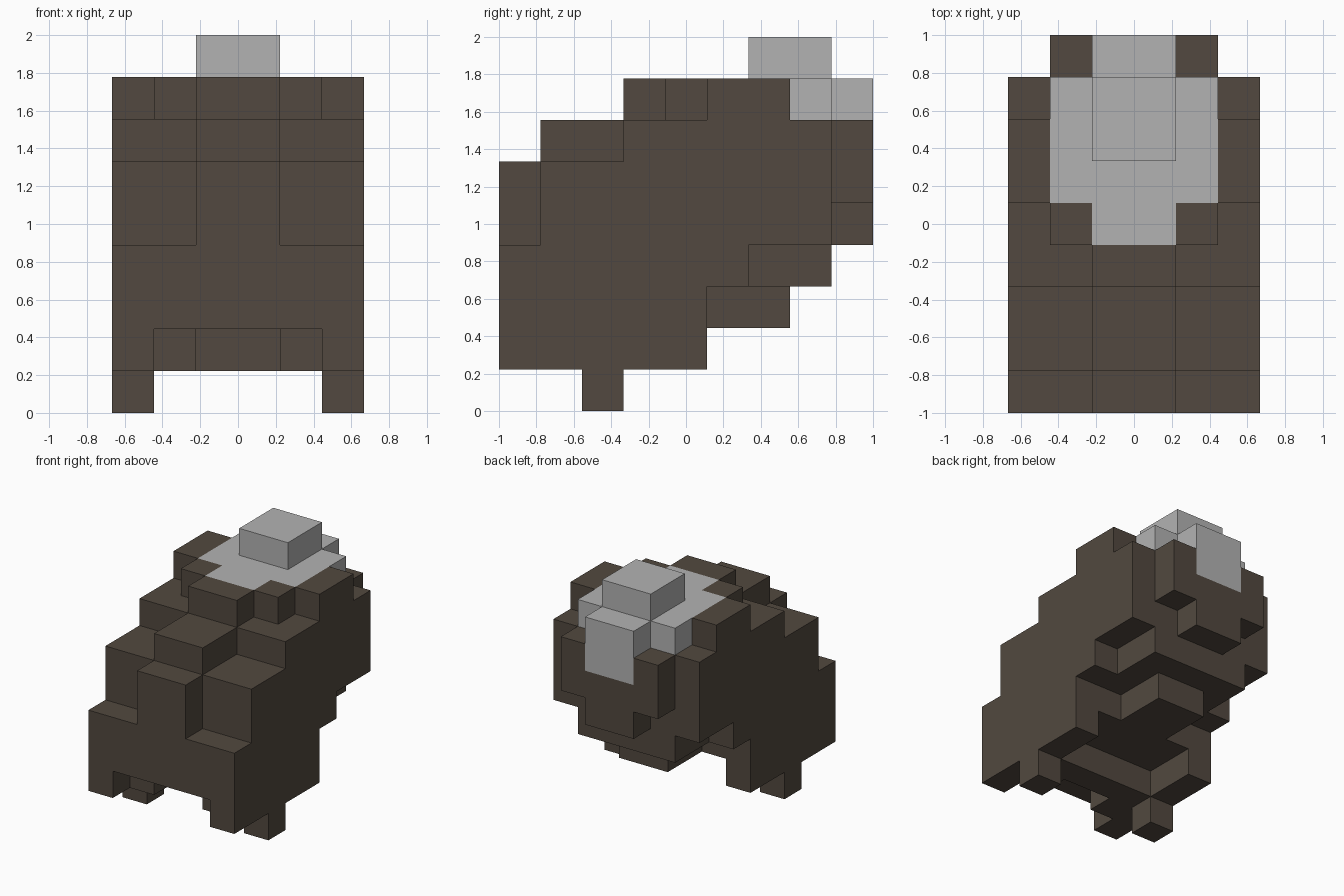
import bpy
import bmesh
import math

default = bpy.data.objects.get("Cube")
if default:
    bpy.data.objects.remove(default, do_unlink=True)

U = 2 / 9  # edge of one block


def material(name, rgb):
    m = bpy.data.materials.new(name)
    m.use_nodes = True
    m.diffuse_color = (*rgb, 1)
    bsdf = m.node_tree.nodes["Principled BSDF"]
    bsdf.inputs["Base Color"].default_value = (*rgb, 1)
    bsdf.inputs["Roughness"].default_value = 0.9
    return m


brown = material("dark brown", (0.084, 0.066, 0.050))
grey = material("light grey", (0.45, 0.45, 0.45))


def cells(column, y0, y1, z0, z1):
    """Blocks of a strip at a distance from the middle, mirrored left and right."""
    return {(x, y, z) for x in (column, -1 - column)
            for y in range(y0, y1) for z in range(z0, z1)}


def union(rows):
    return set().union(*(cells(*r) for r in rows))


# Each row: column (0 middle, 1 inner, 2 outer), y from, y to, z from, z to
parts = {
    "body_middle": (brown, union([
        (0, 0, 1, 2, 6), (0, 1, 3, 2, 7), (0, 2, 3, 1, 2), (0, 3, 4, 2, 8),
        (0, 4, 7, 2, 7), (0, 7, 8, 3, 7), (0, 8, 9, 4, 6)])),
    "body_inner_sides": (brown, union([
        (1, 0, 1, 2, 4), (1, 1, 3, 1, 6), (1, 3, 4, 2, 7), (1, 4, 5, 2, 8),
        (1, 5, 8, 3, 7), (1, 8, 9, 5, 7)])),
    "body_outer_sides": (brown, union([
        (2, 0, 1, 1, 4), (2, 1, 3, 1, 6), (2, 3, 5, 1, 7),
        (2, 5, 6, 3, 8), (2, 6, 7, 4, 8), (2, 7, 8, 4, 7)])),
    "feet": (brown, union([(2, 2, 3, 0, 1)])),
    "back_patch": (grey, union([
        (0, 4, 9, 7, 8), (1, 5, 8, 7, 8), (0, 8, 9, 6, 7)])),
    "top_knob": (grey, union([(0, 6, 8, 8, 9)])),
}
solid = set().union(*(c for _, c in parts.values()))


def build(name, mat, blocks):
    """Skin the blocks, leaving out faces buried against other blocks."""
    bm = bmesh.new()
    for cell in sorted(blocks):
        for axis in range(3):
            for side in (0, 1):
                near = list(cell)
                near[axis] += 2 * side - 1
                if tuple(near) in solid:
                    continue
                a, b = (axis + 1) % 3, (axis + 2) % 3
                corners = []
                for da, db in ((0, 0), (1, 0), (1, 1), (0, 1)):
                    p = list(cell)
                    p[axis] += side
                    p[a] += da
                    p[b] += db
                    corners.append(bm.verts.new((p[0] * U, p[1] * U - 1, p[2] * U)))
                bm.faces.new(corners if side else corners[::-1])
    bmesh.ops.remove_doubles(bm, verts=bm.verts, dist=0.001)
    # Merge flat neighbours into large clean faces
    bmesh.ops.dissolve_limit(bm, angle_limit=math.radians(1),
                             verts=bm.verts, edges=bm.edges)
    mesh = bpy.data.meshes.new(name)
    bm.to_mesh(mesh)
    bm.free()
    mesh.materials.append(mat)
    obj = bpy.data.objects.new(name, mesh)
    bpy.context.scene.collection.objects.link(obj)


for part, (mat, blocks) in parts.items():
    build(part, mat, blocks)
